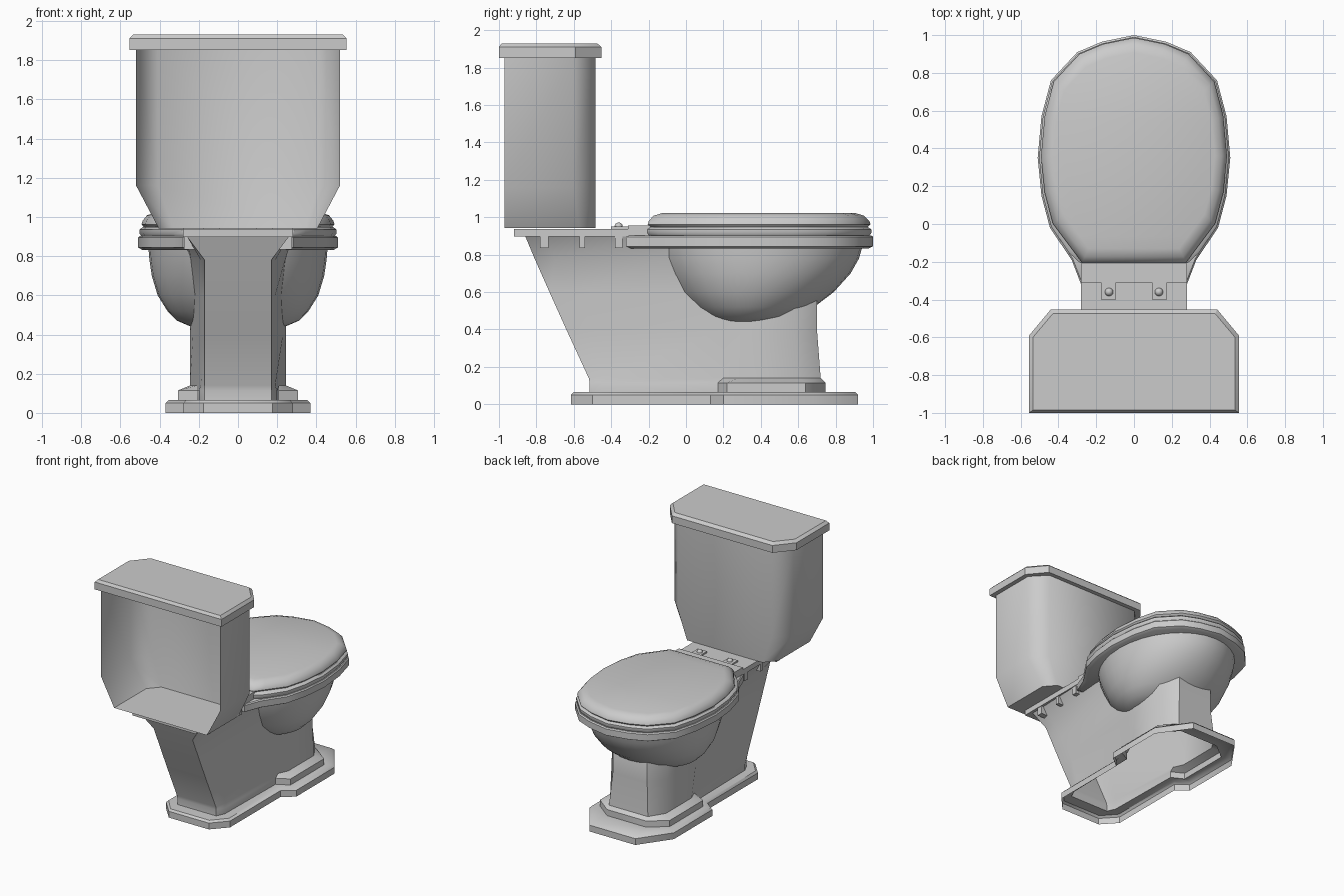
import bpy, bmesh, math

if "Cube" in bpy.data.objects:
    bpy.data.objects.remove(bpy.data.objects["Cube"])

def mirror(half):
    """Half outline (x >= 0) -> full outline symmetric about x = 0."""
    return list(half) + [(-x, y) for x, y in reversed(half) if x > 1e-6]

def scaled(pts, s, c=(0, 0.38)):
    return [(c[0] + (x - c[0]) * s, c[1] + (y - c[1]) * s) for x, y in pts]

def ellipse(hw, y0, y1, n=32):
    cy, ry = (y0 + y1) / 2, (y1 - y0) / 2
    return [(hw * math.cos(2 * math.pi * i / n), cy + ry * math.sin(2 * math.pi * i / n))
            for i in range(n)]

def smooth(ob, angle):
    bpy.ops.object.select_all(action='DESELECT')
    ob.select_set(True)
    bpy.context.view_layer.objects.active = ob
    bpy.ops.object.shade_smooth_by_angle(angle=math.radians(angle))

def loft(name, rings, bottom=True, top=True, closed=True, angle=40):
    """Skin a list of (z, outline) rings."""
    bm = bmesh.new()
    vs = [[bm.verts.new((x, y, z)) for x, y in pts] for z, pts in rings]
    n = len(vs[0])
    for a, b in zip(vs, vs[1:]):
        for i in range(n if closed else n - 1):
            j = (i + 1) % n
            bm.faces.new((a[i], a[j], b[j], b[i]))
    if bottom:
        bm.faces.new(vs[0][::-1])
    if top:
        bm.faces.new(vs[-1])
    bmesh.ops.recalc_face_normals(bm, faces=bm.faces)
    me = bpy.data.meshes.new(name)
    bm.to_mesh(me)
    bm.free()
    ob = bpy.data.objects.new(name, me)
    bpy.context.collection.objects.link(ob)
    smooth(ob, angle)
    return ob

def box(name, x0, x1, y0, y1, z0, z1):
    pts = [(x0, y0), (x1, y0), (x1, y1), (x0, y1)]
    return loft(name, [(z0, pts), (z1, pts)])

# Pedestal: hollow stepped base rising into the trap and column
base = [(.175, -.615), (.28, -.5), (.28, .13), (.37, .2), (.37, .68), (.2, .92)]
base_in = [(.17, -.60), (.265, -.49), (.265, .145), (.355, .215), (.355, .67), (.19, .905)]
tier = [(.17, -.515), (.2, -.45), (.21, .17), (.305, .22), (.305, .64), (.17, .745)]
loft("pedestal", [(z, mirror(h)) for z, h in [
    (0, base), (.05, base), (.065, base_in), (.067, tier), (.115, tier),
    (.14, [(.17, -.52), (.19, -.43), (.21, .2), (.245, .28), (.245, .6), (.17, .72)]),
    (.40, [(.17, -.64), (.19, -.5), (.23, .2), (.245, .3), (.245, .58), (.15, .70)]),
    (.60, [(.17, -.73), (.19, -.6), (.22, 0), (.245, .3), (.24, .58), (.15, .70)]),
    (.78, [(.17, -.81), (.19, -.7), (.24, -.1), (.245, .25), (.24, .5), (.15, .6)]),
    (.90, [(.26, -.86), (.26, -.75), (.28, -.2), (.28, .2), (.24, .5), (.15, .6)]),
]], bottom=False)

# Bowl
loft("bowl", [(z, ellipse(*e)) for z, e in [
    (.44, (.24, .12, .50)), (.47, (.31, .07, .60)), (.52, (.36, .0, .685)),
    (.60, (.41, -.075, .79)), (.70, (.44, -.135, .88)), (.78, (.452, -.175, .925)),
    (.85, (.458, -.195, .945))]])

# Rim, seat ring and seat lid share the egg-shaped outline
egg = [(.445, -.02), (.49, .15), (.51, .35), (.49, .57), (.44, .76), (.30, .91), (.17, .965), (0, 1.0)]
rim = mirror([(.28, -.32), (.33, -.19)] + egg)
loft("bowl_rim", [(.832, scaled(rim, .96)), (.845, rim), (.895, rim), (.903, scaled(rim, .985))])
seat = scaled(mirror([(.29, -.215), (.35, -.16)] + egg), .985)
loft("seat", [(.903, scaled(seat, .985)), (.915, seat), (.935, seat), (.948, scaled(seat, .97))])
lid = scaled(mirror([(.285, -.235), (.34, -.16)] + egg), .965)
lid = [(x, y + .008) for x, y in lid]
loft("seat_lid", [(.945, scaled(lid, .97)), (.962, lid), (.98, scaled(lid, .99)),
                  (1.008, scaled(lid, .945)), (1.022, scaled(lid, .87))])

# Deck that carries the tank, with ribs below
box("deck", -.28, .28, -.92, -.12, .897, .938)
for s in (-1, 1):
    for k, y in enumerate((-.75, -.555, -.36)):
        w = .03 if k < 2 else .04
        xs = sorted((s * .15, s * .275))
        box("deck_rib", *xs, y - w / 2 if k else y - .03, y + w / 2, .835, .90)

# Hinge plate, tabs and bolts
box("hinge_plate", -.28, .28, -.31, -.19, .93, .957)
for s in (-1, 1):
    xs = sorted((s * .095, s * .175))
    box("hinge_tab", *xs, -.40, -.30, .93, .95)
    bpy.ops.mesh.primitive_uv_sphere_add(segments=12, ring_count=8, radius=.022,
                                         location=(s * .132, -.36, .95))
    bpy.context.object.name = "hinge_bolt"
    smooth(bpy.context.object, 60)

# Tank: open towards the wall, chamfered corners, tapered bottom
wide = mirror([(.52, -.97), (.52, -.60), (.41, -.485)])
wide = wide[:]
narrow = mirror([(.405, -.97), (.405, -.57), (.33, -.485)])
loft("tank", [(.942, narrow), (1.16, wide), (1.86, wide)], top=False, closed=False, angle=50)

# Tank lid
cover = mirror([(.555, -1.0), (.555, -.59), (.44, -.452)])
cover_in = mirror([(.535, -.985), (.535, -.60), (.43, -.475)])
loft("tank_lid", [(1.852, cover), (1.91, cover), (1.93, cover_in)], angle=30)
